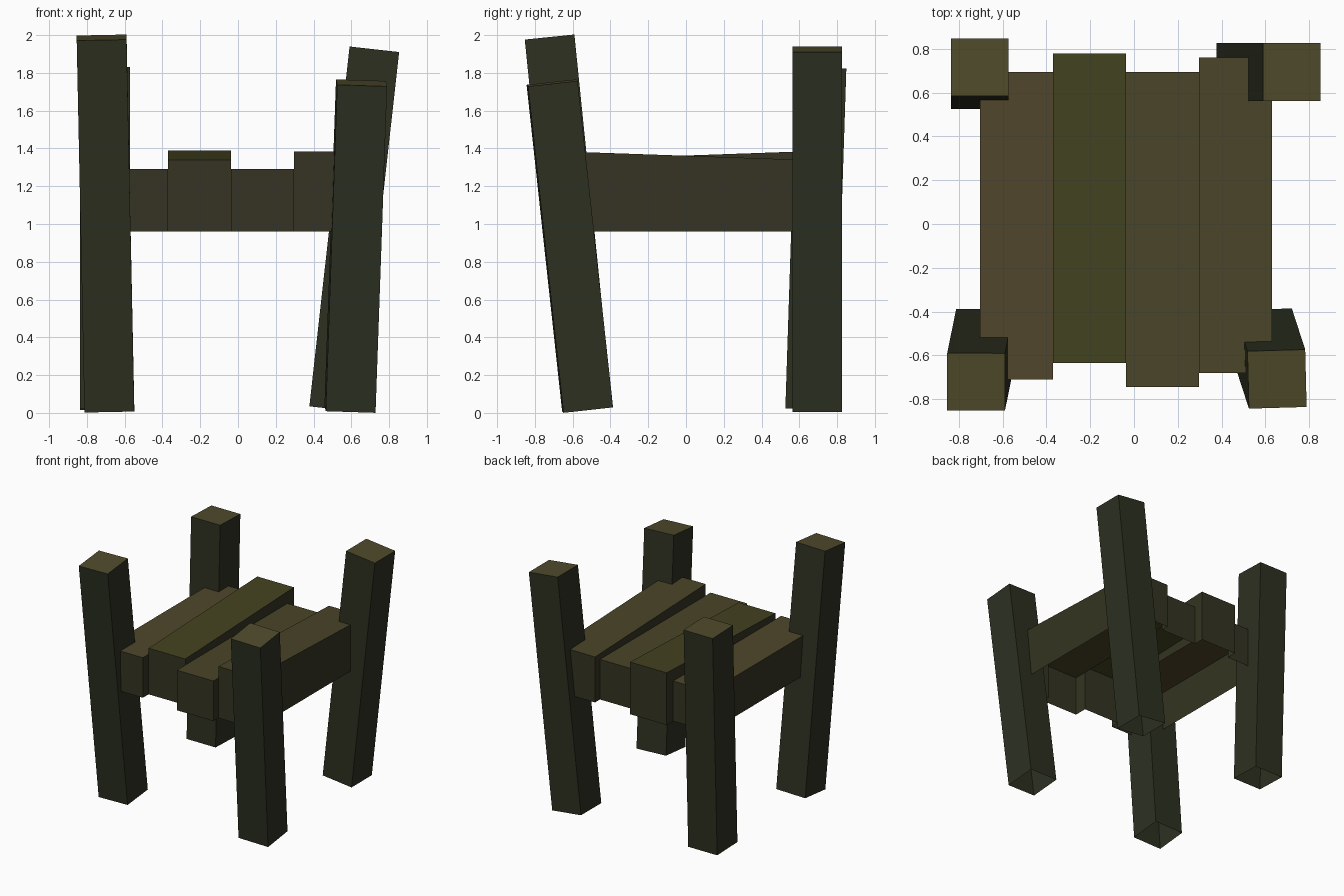
import bpy, bmesh
from mathutils import Vector, Matrix

if "Cube" in bpy.data.objects:
    bpy.data.objects.remove(bpy.data.objects["Cube"])


def material(name, rgb):
    m = bpy.data.materials.new(name)
    m.diffuse_color = (*rgb, 1)
    m.use_nodes = True
    m.node_tree.nodes["Principled BSDF"].inputs["Base Color"].default_value = m.diffuse_color
    return m


END = material("end_grain", (0.08, 0.07, 0.025))
BARK = material("bark", (0.026, 0.030, 0.015))
SIDE = material("plank_side", (0.035, 0.034, 0.016))
BROWN = material("plank_brown", (0.080, 0.061, 0.025))
OLIVE = material("plank_olive", (0.057, 0.056, 0.015))
TAN = material("plank_tan", (0.068, 0.058, 0.021))


def build(name, quads, mats):
    """Object from (corners, material index) quads, merged into one shell."""
    bm = bmesh.new()
    for pts, mi in quads:
        f = bm.faces.new([bm.verts.new(p) for p in pts])
        f.material_index = mi
    bmesh.ops.remove_doubles(bm, verts=bm.verts, dist=1e-4)
    me = bpy.data.meshes.new(name)
    bm.to_mesh(me)
    bm.free()
    for m in mats:
        me.materials.append(m)
    ob = bpy.data.objects.new(name, me)
    bpy.context.collection.objects.link(ob)


def post(name, low, top, yaw=0.0, r=0.132):
    """Leaning square post, capped on top and open underneath."""
    low, top = Vector(low), Vector(top)
    w = (top - low).normalized()
    u = Vector((1, 0, 0))
    u = Matrix.Rotation(yaw, 3, w) @ (u - w * u.dot(w)).normalized()
    v = w.cross(u)
    ring = [u * a + v * b for a, b in ((-r, -r), (r, -r), (r, r), (-r, r))]
    quads = [([top + c for c in ring], 1)]
    for i in range(4):
        a, b = ring[i], ring[(i + 1) % 4]
        quads.append(([low + a, low + b, top + b, top + a], 0))
    build(name, quads, [BARK, END])


# Four leaning corner posts
post("front_left_post", (-0.681, -0.521, 0.018), (-0.722, -0.722, 1.987))
post("front_right_post", (0.593, -0.521, 0.019), (0.654, -0.709, 1.747), 0.025)
post("back_right_post", (0.509, 0.695, 0.02), (0.722, 0.695, 1.925))
post("back_left_post", (-0.705, 0.658, 0.02), (-0.705, 0.717, 1.828))

# Deck planks: x0, x1, y front, y back, top at front, top at back, material
Z = 0.96
PLANKS = [
    (-0.703, -0.37, -0.71, 0.695, 1.29, 1.29, 2 - 1),
    (-0.37, -0.036, -0.635, 0.78, 1.34, 1.39, 2),
    (-0.036, 0.297, -0.745, 0.695, 1.29, 1.29, 3),
    (0.297, 0.63, -0.68, 0.76, 1.385, 1.335, 3),
]


def top_z(p, y):
    return p[4] + (p[5] - p[4]) * (y - p[2]) / (p[3] - p[2])


def wall(x, y0, y1, a0, a1, b0, b1, facing):
    """Side wall at x between heights a and b; facing +1 is right, -1 left."""
    pts = [(x, y0, a0), (x, y1, a1), (x, y1, b1), (x, y0, b0)]
    return (pts if facing > 0 else pts[::-1], 0)


quads = []
for x0, x1, y0, y1, zf, zb, mi in PLANKS:
    quads += [
        ([(x0, y0, zf), (x1, y0, zf), (x1, y1, zb), (x0, y1, zb)], mi),
        ([(x0, y0, Z), (x1, y0, Z), (x1, y0, zf), (x0, y0, zf)], 0),
        ([(x1, y1, Z), (x0, y1, Z), (x0, y1, zb), (x1, y1, zb)], 0),
    ]

# Outer side walls of the deck
first, last = PLANKS[0], PLANKS[-1]
quads.append(wall(first[0], first[2], first[3], Z, Z, first[4], first[5], -1))
quads.append(wall(last[1], last[2], last[3], Z, Z, last[4], last[5], 1))

# Exposed walls between neighbours: end tabs and the step up to the taller one
for left, right in zip(PLANKS, PLANKS[1:]):
    x = left[1]
    f = 1 if left[4] > right[4] else -1
    lo, hi = (right, left) if f > 0 else (left, right)
    quads.append(wall(x, lo[2], hi[2], Z, Z, lo[4], lo[4], -f))
    quads.append(wall(x, lo[3], hi[3], Z, Z, top_z(hi, lo[3]), hi[5], f))
    quads.append(wall(x, hi[2], lo[3], lo[4], lo[5], hi[4], top_z(hi, lo[3]), f))

build("plank_deck", quads, [SIDE, BROWN, OLIVE, TAN])
